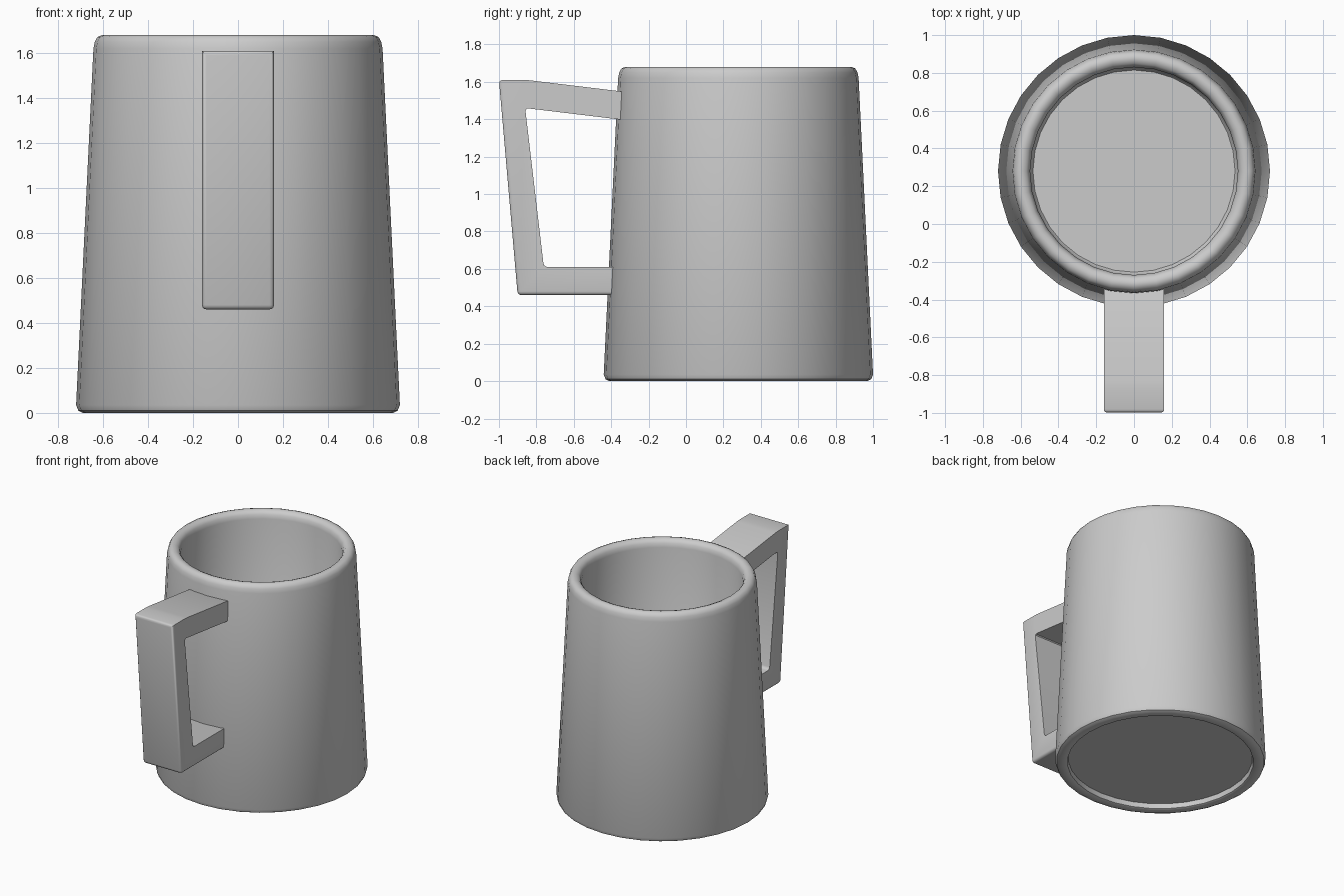
import bpy, bmesh, math
from mathutils import Matrix, Vector

if "Cube" in bpy.data.objects:
    bpy.data.objects.remove(bpy.data.objects["Cube"])

SIDES = 32
CENTRE_Y = 0.28


def finish(bm, name, angle):
    bmesh.ops.recalc_face_normals(bm, faces=bm.faces)
    mesh = bpy.data.meshes.new(name)
    bm.to_mesh(mesh)
    bm.free()
    obj = bpy.data.objects.new(name, mesh)
    bpy.context.collection.objects.link(obj)
    bpy.ops.object.select_all(action='DESELECT')
    obj.select_set(True)
    bpy.context.view_layer.objects.active = obj
    bpy.ops.object.shade_smooth_by_angle(angle=math.radians(angle))
    return obj


# Mug body: lathed closed profile, from recessed underside round to inner floor
profile = [(0, 0.04), (0.63, 0.04), (0.635, 0.005), (0.645, 0), (0.69, 0),
           (0.71, 0.01), (0.72, 0.035), (0.643, 1.62), (0.637, 1.65),
           (0.625, 1.672), (0.605, 1.68), (0.59, 1.68), (0.57, 1.672),
           (0.557, 1.655), (0.55, 1.625), (0.55, 0.12), (0.535, 0.10), (0, 0.10)]
bm = bmesh.new()
verts = [bm.verts.new((0, -r, z)) for r, z in profile]
edges = [bm.edges.new(pair) for pair in zip(verts, verts[1:])]
bmesh.ops.spin(bm, geom=verts + edges, cent=(0, 0, 0), axis=(0, 0, 1),
               angle=math.tau, steps=SIDES, use_duplicate=False)
bmesh.ops.remove_doubles(bm, verts=bm.verts, dist=0.0005)
bmesh.ops.translate(bm, verts=bm.verts, vec=(0, CENTRE_Y, 0))
finish(bm, "mug_body", 40)

# Handle: angular side outline extruded across x, ends sunk into the wall
outline = [(-0.33, 1.547), (-0.85, 1.61), (-1.0, 1.61), (-0.90, 0.46),
           (-0.37, 0.46), (-0.37, 0.61), (-0.76, 0.61), (-0.86, 1.46),
           (-0.33, 1.396)]
inner = [Vector(p) for p in outline[6:8]]
bm = bmesh.new()
face = bm.faces.new([bm.verts.new((-0.16, y, z)) for y, z in outline])
ext = bmesh.ops.extrude_face_region(bm, geom=[face])
bmesh.ops.translate(bm, vec=(0.32, 0, 0),
                    verts=[g for g in ext["geom"] if isinstance(g, bmesh.types.BMVert)])


def is_rounded(edge):
    a, b = (v.co for v in edge.verts)
    if abs(a.x - b.x) < 0.01:  # cross edges: round only the two outer corners
        return a.y < -0.88 and (a.z > 1.5 or a.z < 0.5)
    return True


bmesh.ops.bevel(bm, geom=[e for e in bm.edges if is_rounded(e)], offset=0.02,
                offset_type='OFFSET', segments=3, profile=0.5,
                affect='EDGES', clamp_overlap=True)
finish(bm, "handle", 35)
